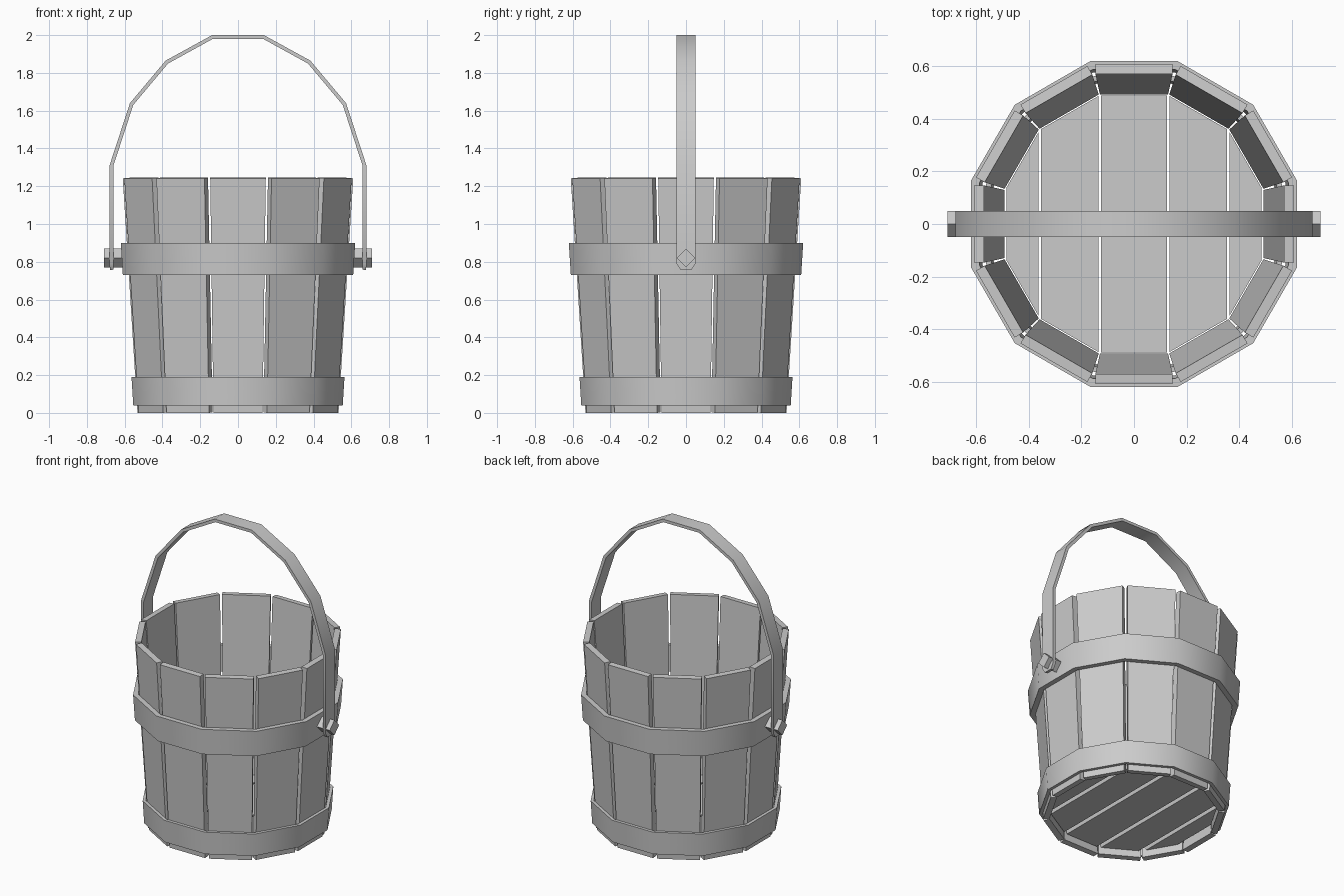
import bpy, bmesh, math
from mathutils import Vector, Matrix

if "Cube" in bpy.data.objects:
    bpy.data.objects.remove(bpy.data.objects["Cube"], do_unlink=True)

SIDES = 12
STEP = 2 * math.pi / SIDES

grey = bpy.data.materials.new("plain_grey")
grey.use_nodes = True
COLOUR = (0.6, 0.6, 0.6, 1)
grey.diffuse_color = COLOUR
grey.node_tree.nodes["Principled BSDF"].inputs["Base Color"].default_value = COLOUR


def loft(name, rings, closed=False, smooth=False, turn=0):
    """Skin a row of equal-length point rings, capped or closed into a loop."""
    bm = bmesh.new()
    loops = [[bm.verts.new(p) for p in ring] for ring in rings]
    pairs = list(zip(loops, loops[1:]))
    if closed:
        pairs.append((loops[-1], loops[0]))
    else:
        bm.faces.new(loops[0])
        bm.faces.new(loops[-1])
    for a, b in pairs:
        for i in range(len(a)):
            j = (i + 1) % len(a)
            bm.faces.new((a[i], a[j], b[j], b[i]))
    bmesh.ops.recalc_face_normals(bm, faces=bm.faces)
    mesh = bpy.data.meshes.new(name)
    bm.to_mesh(mesh)
    bm.free()
    mesh.materials.append(grey)
    obj = bpy.data.objects.new(name, mesh)
    obj.matrix_world = Matrix.Rotation(turn, 4, "Z")
    bpy.context.collection.objects.link(obj)
    if smooth:
        bpy.ops.object.select_all(action="DESELECT")
        obj.select_set(True)
        bpy.context.view_layer.objects.active = obj
        bpy.ops.object.shade_smooth_by_angle(angle=math.radians(35))
    return obj


def outer(z):
    """Outside distance of the stave wall at height z."""
    return 0.532 + 0.078 * z / 1.245


# Staves: tapered boards leaning outwards
def stave_ring(z, half, dip):
    r, t = outer(z), 0.038
    return [(-half, -r, z - dip), (half, -r, z - dip),
            (half, t - r, z), (-half, t - r, z)]


for k in range(SIDES):
    loft(f"stave_{k + 1}", [stave_ring(0.003, 0.13, 0.003), stave_ring(1.245, 0.147, 0.003)],
         turn=k * STEP)


# Hoops: flat twelve-sided bands
def hoop(name, low, high, thick):
    rings = []
    for k in range(SIDES):
        a = (k + 0.5) * STEP
        ring = []
        for z, extra in ((low, 0), (low, thick), (high, thick), (high, 0)):
            r = (outer(z) + extra) / math.cos(STEP / 2)
            ring.append((r * math.cos(a), r * math.sin(a), z))
        rings.append(ring)
    loft(name, rings, closed=True, smooth=True)


hoop("lower_hoop", 0.04, 0.19, 0.02)
hoop("upper_hoop", 0.73, 0.9, 0.032)


# Floor: five planks cut to the twelve-sided inside, edges narrowing downwards
def half_depth(x):
    return min((0.49 - abs(x) * math.cos(k * STEP)) / math.sin(k * STEP) for k in (1, 2, 3))


def plank_ring(x1, x2, z, inset):
    x1, x2 = x1 + inset, x2 - inset
    return [(x1, -half_depth(x1), z), (x2, -half_depth(x2), z),
            (x2, half_depth(x2), z), (x1, half_depth(x1), z)]


edges = [-0.49, -0.359, -0.131, 0.131, 0.359, 0.49]
for k, (x1, x2) in enumerate(zip(edges, edges[1:])):
    loft(f"floor_plank_{k + 1}",
         [plank_ring(x1, x2, 0.045, 0.014), plank_ring(x1, x2, 0.09, 0.005)])

# Handle: flat strap bent into an arch with clipped ends
side = [(0.678, 0.757), (0.68, 0.79), (0.68, 1.31), (0.572, 1.64), (0.383, 1.865), (0.137, 2.0)]
path = [Vector(p) for p in side] + [Vector((-x, z)) for x, z in reversed(side)]
strap = []
for i, p in enumerate(path):
    ahead = (path[min(i + 1, len(path) - 1)] - p).normalized()
    behind = (p - path[max(i - 1, 0)]).normalized()
    along = (ahead + behind).normalized()
    q = p + Vector((-along.y, along.x)) * 0.02
    w = 0.028 if i in (0, len(path) - 1) else 0.05
    strap.append([(p.x, -w, p.y), (p.x, w, p.y), (q.x, w, q.y), (q.x, -w, q.y)])
loft("handle", strap, smooth=True)

# Pins: square pegs set on edge, holding the handle
for name, s in (("left_pin", 1), ("right_pin", -1)):
    loft(name, [[(s * x, 0.05 * math.cos(a), 0.82 + 0.05 * math.sin(a))
                 for a in (i * math.pi / 2 for i in range(4))] for x in (0.6, 0.71)])
